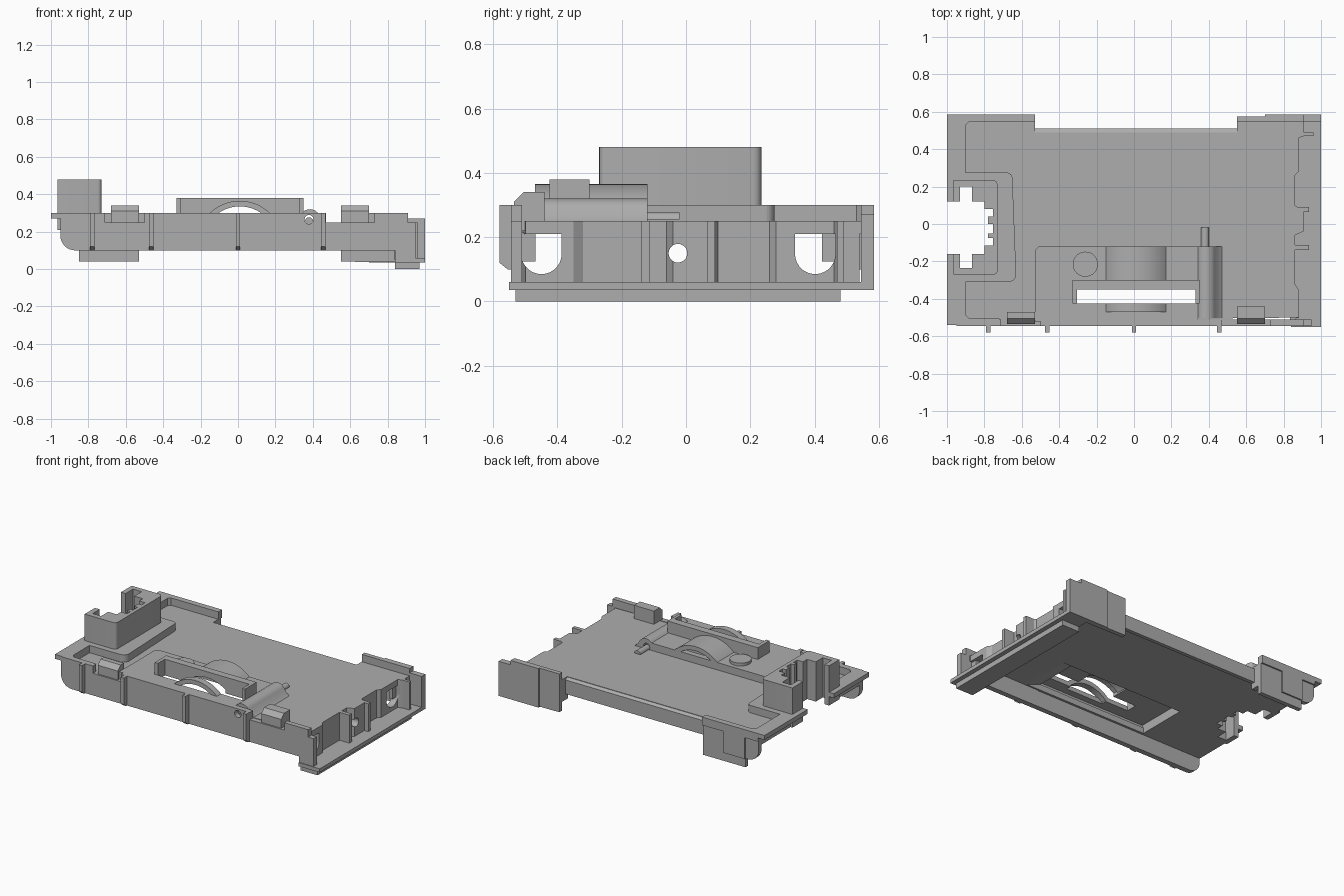
import bpy, bmesh, math

if "Cube" in bpy.data.objects:
    bpy.data.objects.remove(bpy.data.objects["Cube"])

grey = bpy.data.materials.new("plain_grey")
grey.diffuse_color = (0.42, 0.42, 0.42, 1)
grey.use_nodes = True
grey.node_tree.nodes["Principled BSDF"].inputs["Base Color"].default_value = grey.diffuse_color


def prism(name, pts, lo, hi, axis="z"):
    """Extrude a 2D outline from lo to hi along an axis."""
    place = {"x": lambda a, b, t: (t, a, b),
             "y": lambda a, b, t: (a, t, b),
             "z": lambda a, b, t: (a, b, t)}[axis]
    bm = bmesh.new()
    face = bm.faces.new([bm.verts.new(place(a, b, lo)) for a, b in pts])
    ext = bmesh.ops.extrude_face_region(bm, geom=[face])
    moved = [v for v in ext["geom"] if isinstance(v, bmesh.types.BMVert)]
    bmesh.ops.translate(bm, verts=moved, vec=place(0, 0, hi - lo))
    bmesh.ops.recalc_face_normals(bm, faces=bm.faces)
    me = bpy.data.meshes.new(name)
    bm.to_mesh(me)
    bm.free()
    ob = bpy.data.objects.new(name, me)
    me.materials.append(grey)
    bpy.context.collection.objects.link(ob)
    return ob


def rect(x0, x1, y0, y1):
    return [(x0, y0), (x1, y0), (x1, y1), (x0, y1)]


def box(name, x0, x1, y0, y1, z0, z1):
    return prism(name, rect(x0, x1, y0, y1), z0, z1)


def arc(cx, cy, r, a0, a1, n=16):
    return [(cx + r * math.cos(math.radians(a0 + (a1 - a0) * i / n)),
             cy + r * math.sin(math.radians(a0 + (a1 - a0) * i / n))) for i in range(n + 1)]


def circle(cx, cy, r, n=32):
    return arc(cx, cy, r, 0, 360, n)[:-1]


def cut(ob, *cutters):
    bpy.context.view_layer.objects.active = ob
    for c in cutters:
        mod = ob.modifiers.new("cut", "BOOLEAN")
        mod.operation, mod.solver, mod.object = "DIFFERENCE", "EXACT", c
        bpy.ops.object.modifier_apply(modifier=mod.name)
        bpy.data.objects.remove(c)


def smooth(ob):
    bpy.ops.object.select_all(action="DESELECT")
    ob.select_set(True)
    bpy.context.view_layer.objects.active = ob
    bpy.ops.object.shade_smooth_by_angle(angle=math.radians(30))


# Stepped opening running down through the socket
def opening():
    pts = [(-1.1, .12), (-.93, .12), (-.93, .2), (-.865, .2), (-.865, .12), (-.8, .12),
           (-.8, .08), (-.755, .08), (-.755, .04), (-.78, .04), (-.78, 0), (-.755, 0),
           (-.755, -.05), (-.78, -.05), (-.78, -.075), (-.755, -.075), (-.755, -.115),
           (-.8, -.115), (-.8, -.16), (-.865, -.16), (-.865, -.235), (-.93, -.235),
           (-.93, -.16), (-1.1, -.16)]
    return prism("opening_cutter", pts, -.2, 1)


# Deck with a ragged right edge
edge = [(.89, -.5), (.88, -.5), (.88, -.35), (.86, -.32), (.86, -.06), (.905, -.04),
        (.905, .07), (.86, .1), (.86, .26), (.88, .28), (.88, .46), (.91, .47)]
deck = prism("deck", [(-.95, -.52)] + edge +
             [(.91, .55), (.55, .55), (.55, .49), (-.53, .49), (-.53, .55), (-.95, .55)], .21, .25)
cut(deck, opening(), box("well_cutter", -.49, .44, -.495, -.15, .1, .4))

# Sloped lip along the middle of the back edge
prism("back_lip", [(.47, .25), (.485, .25), (.51, .235), (.51, .14), (.485, .14), (.47, .21)],
      -.53, .55, "x")

# Raised left pad around the socket
pad = prism("left_pad", [(-1, -.54), (-.72, -.54), (-.72, -.505), (-.88, -.505), (-.9, -.485),
                         (-.9, -.31), (-.67, -.31)] + arc(-.67, -.27, .04, -60, 0, 4) +
            arc(-.68, .245, .03, 0, 90, 6) + [(-.9, .275), (-.9, .53), (-.88, .55),
                                              (-.53, .55), (-.53, .585), (-1, .585)], .245, .3)
cut(pad, opening(), box("lip_cutter", -1.1, -.95, -.7, .7, .1, .27))

# Tall socket
socket = prism("socket", arc(-.75, -.25, .02, -90, 0, 4) + arc(-.755, .21, .025, 0, 90, 4) +
               [(-.965, .235), (-.965, -.27)], .21, .48)
cut(socket, opening())
smooth(socket)

# Front wall with rounded lower corner and clip notches
wall = prism("front_wall", [(-.95, .3)] + arc(-.87, .18, .08, 180, 270, 8) +
             [(.84, .1), (.84, .035), (.91, .035), (.91, .3), (.73, .3), (.73, .25), (.47, .25),
              (.47, .3), (-.5, .3), (-.5, .25), (-.71, .25), (-.71, .3)], -.545, -.51, "y")
cut(wall, prism("pin_cutter", circle(.38, .265, .024), -.7, -.4, "y"))
for x in (-.78, -.465, 0, .455):
    prism("wall_rib", [(-.54, .3), (-.58, .3), (-.58, .12), (-.555, .1), (-.54, .1)],
          x - .012, x + .012, "x")

# Clips on the front edge
for x0, y1 in ((-.68, -.47), (.55, -.44)):
    prism("clip", [(-.535, .24), (-.535, .31), (-.505, .34), (y1, .34), (y1, .21), (-.5, .21)],
          x0, x0 + .15, "x")

# Raised platform shell with slot
platform = prism("platform", [(-.53, -.52), (.34, -.52), (.34, -.12), (-.51, -.12), (-.53, -.14)],
                 .21, .3)
cut(platform, box("hollow_cutter", -.49, .5, -.505, -.15, .1, .27),
    box("slot_cutter", -.305, .33, -.425, -.35, 0, 1),
    box("arch_cutter", -.13, .15, -.46, -.16, .2, .4))
frame = box("slot_frame", -.33, .35, -.425, -.3, .27, .38)
cut(frame, box("frame_cutter", -.305, .33, -.5, -.35, .1, .6),
    prism("frame_arch_cutter", arc(.01, .105, .235, 0, 180, 20), -.38, -.29, "y"))

# Arched humps either side of the slot
R = (.16 ** 2 + .065 ** 2) / (2 * .065)
half = math.degrees(math.asin(.16 / R))
zc = .365 - R
for y0, y1 in ((-.47, -.425), (-.31, -.12)):
    hump = prism("arched_hump", arc(.01, zc, R, 90 - half, 90 + half, 20) +
                 arc(.01, zc, R - .03, 90 + half, 90 - half, 20), y0, y1, "y")
    smooth(hump)

# Round boss
smooth(prism("round_boss", circle(-.26, -.215, .067), .29, .32))

# Pin cover, curving down to the deck on its right side
cover = prism("pin_cover", [(.33, .25), (.33, .3)] + arc(.385, .265, .055, 140, 35, 10) +
              [(.45, .265), (.47, .25), (.47, .21), (.44, .21)], -.505, -.12, "y")
cut(cover, prism("bore_cutter", circle(.38, .265, .024), -.7, -.1, "y"))
smooth(cover)
smooth(prism("pin_tunnel", arc(.38, .255, .022, 0, 180, 10), -.13, -.02, "y"))

# Right end wall with windows and a round hole
end = prism("end_wall", [(.835, -.51)] + edge + [(.91, .54), (.835, .54)], .05, .22)
for s, c in ((-1, -.45), (1, .402)):
    cut(end, prism("window_cutter", [(c + .063, .21), (c - .063, .21)] +
                   arc(c, .148, .063, 180, 360, 14), .7, 1.1, "x"))
cut(end, prism("hole_cutter", circle(-.025, .15, .029), .7, 1.1, "x"))
for y in (-.49, .445):
    box("window_shutter", .84, .865, y - .022, y + .022, .125, .215)
for y in (-.125, .078):
    box("end_rib", .85, .935, y - .013, y + .013, .05, .25)
box("end_column_front", .85, .95, -.545, -.51, .05, .25)
box("end_column_back", .9, .96, .47, .49, .05, .25)

# Bottom flange, outer rail and lower ridge
box("end_flange", .84, 1, -.55, .58, .035, .06)
box("end_ridge", .84, .97, -.53, .48, 0, .036)

# Back panels
prism("back_panel_right", [(.55, .3), (.55, .04), (1, .035), (1, .27), (.91, .27), (.91, .3)],
      .545, .575, "y")
prism("back_panel_left", [(-.53, .3), (-.53, .04), (-.85, .04), (-.85, .1)] +
      arc(-.87, .18, .08, 270, 180, 8) + [(-.95, .3)], .545, .575, "y")
box("back_corner", .7, 1, .57, .585, .035, .27)
box("back_rim", .7, .91, .57, .585, .26, .3)
box("back_corner_left", -.85, -.69, .57, .585, .1, .3)
for x0, x1 in ((-.56, -.53), (.55, .58)):
    box("back_return", x0, x1, .485, .56, .1, .25)
